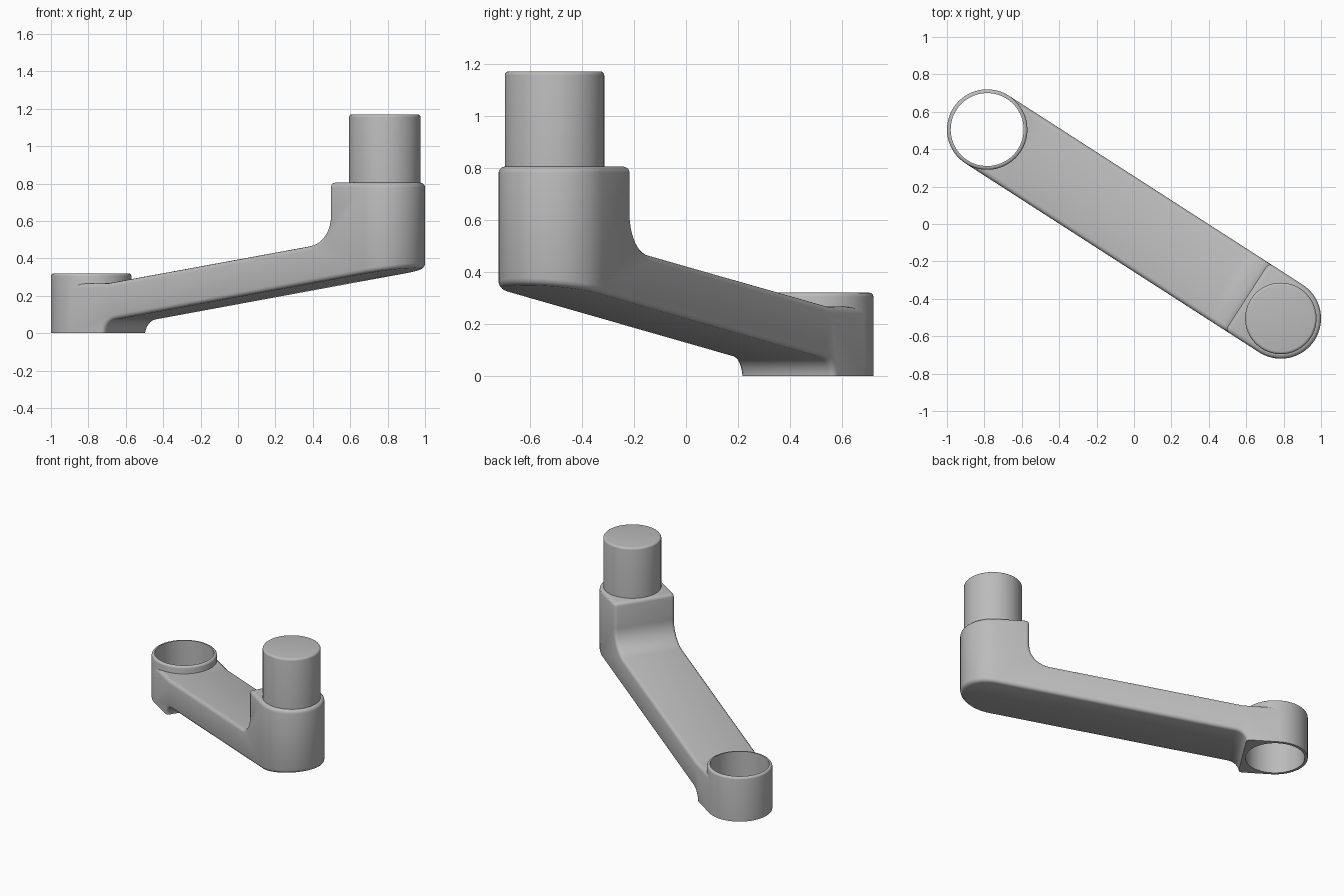
import bpy, bmesh, math
from math import sin, cos, pi
from mathutils import Matrix

if "Cube" in bpy.data.objects:
    bpy.data.objects.remove(bpy.data.objects["Cube"], do_unlink=True)

# Arm axis runs along local +x, from the ring centre to the post centre
RING_X, RING_Y = -0.785, 0.505
LENGTH = 2 * math.hypot(RING_X, RING_Y)
FRAME = Matrix.Translation((RING_X, RING_Y, 0)) @ Matrix.Rotation(math.atan2(-RING_Y, -RING_X), 4, "Z")
R = 0.215                      # outer radius and half width
SLOPE = math.atan(0.155)       # rise of the arm

grey = bpy.data.materials.new("matte grey")
grey.use_nodes = True
grey.diffuse_color = (0.5, 0.5, 0.5, 1)
grey.node_tree.nodes["Principled BSDF"].inputs["Base Color"].default_value = (0.5, 0.5, 0.5, 1)


def make_object(name, bm):
    bmesh.ops.recalc_face_normals(bm, faces=bm.faces)
    mesh = bpy.data.meshes.new(name)
    bm.to_mesh(mesh)
    bm.free()
    mesh.materials.append(grey)
    ob = bpy.data.objects.new(name, mesh)
    ob.matrix_world = FRAME
    bpy.context.collection.objects.link(ob)
    return ob


def arc(cx, cy, r, start, end, steps):
    angles = [start + (end - start) * i / steps for i in range(steps + 1)]
    return [(cx + r * cos(a), cy + r * sin(a)) for a in angles]


def prism(name, points, offset):
    """Extrude a closed outline of 3D points along an offset."""
    bm = bmesh.new()
    face = bm.faces.new([bm.verts.new(p) for p in points])
    new = bmesh.ops.extrude_face_region(bm, geom=[face])["geom"]
    bmesh.ops.translate(bm, vec=offset, verts=[v for v in new if isinstance(v, bmesh.types.BMVert)])
    return make_object(name, bm)


def lathe(name, profile, x, closed=False):
    """Turn an (r, z) profile about a vertical axis at local x."""
    bm = bmesh.new()
    vs = [bm.verts.new((x + r, 0, z)) for r, z in profile]
    pairs = list(zip(vs, vs[1:])) + ([(vs[-1], vs[0])] if closed else [])
    edges = [bm.edges.new(p) for p in pairs]
    bmesh.ops.spin(bm, geom=vs + edges, cent=(x, 0, 0), axis=(0, 0, 1), angle=2 * pi, steps=64)
    bmesh.ops.remove_doubles(bm, verts=bm.verts, dist=0.0002)
    return make_object(name, bm)


def apply_modifier(ob, kind, **settings):
    mod = ob.modifiers.new(kind.title(), kind)
    for key, value in settings.items():
        setattr(mod, key, value)
    bpy.context.view_layer.objects.active = ob
    bpy.ops.object.modifier_apply(modifier=mod.name)


def cut(ob, cutter, operation):
    cutter.hide_render = True
    apply_modifier(ob, "BOOLEAN", object=cutter, operation=operation, solver="EXACT")
    bpy.data.objects.remove(cutter, do_unlink=True)


# Arm and boss: side profile with two fillets
foot_fillet = arc(R + 0.085, -0.01, 0.085, pi, pi / 2 + SLOPE, 8)
boss_fillet = arc(LENGTH - R - 0.16, 0.623, 0.16, 0, SLOPE - pi / 2, 10)
end_u, end_z = foot_fillet[-1]
side = [(-0.1, -0.1), (R, -0.1)] + foot_fillet
side += [(2.3, end_z + math.tan(SLOPE) * (2.3 - end_u)), (2.3, 0.805), (LENGTH - R, 0.805)]
side += boss_fillet + [(0.24, 0.268), (-0.1, 0.264)]
arm = prism("arm_and_boss", [(u, -0.4, z) for u, z in side], (0, 0.8, 0))

# Trim to a plan with a round boss end, then soften the edges
plan = [(-0.08, R), (-0.08, -R)] + arc(LENGTH, 0, R, -pi / 2, pi / 2, 36)
cut(arm, prism("plan_cutter", [(x, y, -0.06) for x, y in plan], (0, 0, 2)), "INTERSECT")
apply_modifier(arm, "BEVEL", width=0.024, segments=3, limit_method="ANGLE",
               angle_limit=math.radians(35), use_clamp_overlap=False)

# Flat foot at the ground and flat end inside the ring
bm = bmesh.new()
bm.from_mesh(arm.data)
for normal in ((0, 0, -1), (-1, 0, 0)):
    res = bmesh.ops.bisect_plane(bm, geom=bm.verts[:] + bm.edges[:] + bm.faces[:],
                                 plane_co=(0, 0, 0), plane_no=normal, clear_outer=True)
    rim = [e for e in res["geom_cut"] if isinstance(e, bmesh.types.BMEdge)]
    bmesh.ops.holes_fill(bm, edges=rim)
bmesh.ops.recalc_face_normals(bm, faces=bm.faces)
bm.to_mesh(arm.data)
bm.free()

# Bore through the arm, hidden within the ring wall
bore = [(x, y, -0.2) for x, y in arc(0, 0, 0.203, 0, 2 * pi, 64)[:-1]]
cut(arm, prism("bore_cutter", bore, (0, 0, 1)), "DIFFERENCE")

# Open ring and solid post
ring = lathe("ring", [(0.195, 0), (R, 0)] + arc(R - 0.015, 0.305, 0.015, 0, pi / 2, 4)
             + [(0.195, 0.32)], 0, closed=True)
post = lathe("post", [(0, 0.78), (0.191, 0.78)] + arc(0.176, 1.155, 0.015, 0, pi / 2, 4)
             + [(0, 1.17)], LENGTH)

for ob in (arm, ring, post):
    bpy.ops.object.select_all(action="DESELECT")
    ob.select_set(True)
    bpy.context.view_layer.objects.active = ob
    bpy.ops.object.shade_smooth_by_angle(angle=math.radians(35))
